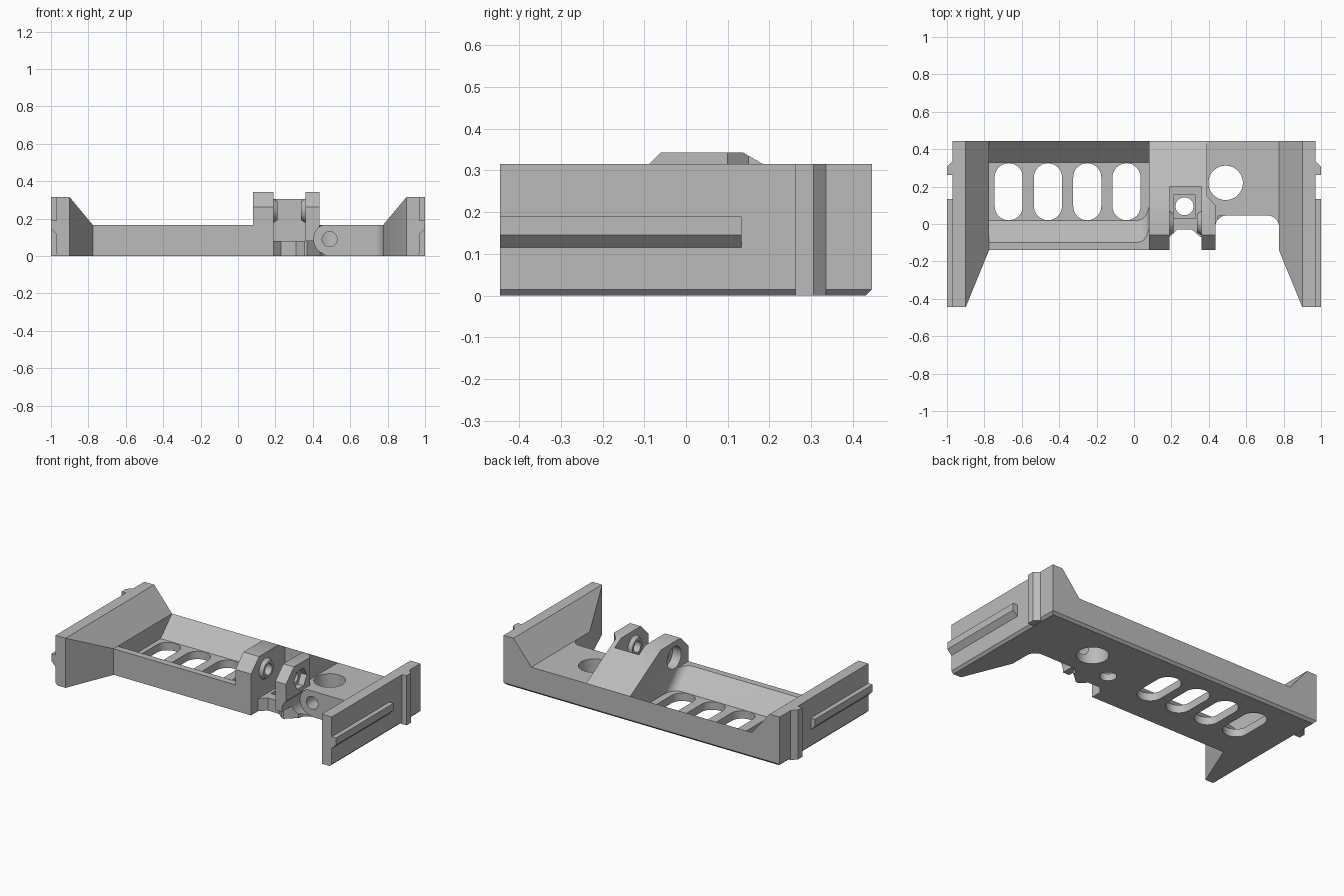
import bpy, bmesh, math
from mathutils import Vector

cube = bpy.data.objects.get("Cube")
if cube:
    bpy.data.objects.remove(cube, do_unlink=True)

grey = bpy.data.materials.new("plain_grey")
grey.use_nodes = True
grey.diffuse_color = (0.5, 0.5, 0.5, 1)
grey.node_tree.nodes["Principled BSDF"].inputs["Base Color"].default_value = grey.diffuse_color


def make(name, bm):
    bmesh.ops.recalc_face_normals(bm, faces=bm.faces)
    mesh = bpy.data.meshes.new(name)
    bm.to_mesh(mesh)
    bm.free()
    mesh.materials.append(grey)
    ob = bpy.data.objects.new(name, mesh)
    bpy.context.collection.objects.link(ob)
    return ob


def place(axis, u, v, w):
    """Put profile point (u, v) at depth w along the axis."""
    return Vector({"x": (w, u, v), "y": (u, w, v), "z": (u, v, w)}[axis])


def prism(name, pts, axis, a, b, taper=1.0, round_edge=None):
    """Extrude a profile along an axis; round_edge = (point index, radius) softens one end edge."""
    bm = bmesh.new()
    cu = sum(p[0] for p in pts) / len(pts)
    cv = sum(p[1] for p in pts) / len(pts)
    lo = [bm.verts.new(place(axis, u, v, a)) for u, v in pts]
    hi = [bm.verts.new(place(axis, cu + (u - cu) * taper, cv + (v - cv) * taper, b)) for u, v in pts]
    bm.faces.new(lo)
    bm.faces.new(hi)
    n = len(pts)
    for i in range(n):
        j = (i + 1) % n
        bm.faces.new((lo[i], lo[j], hi[j], hi[i]))
    if round_edge:
        i, radius = round_edge
        edge = bm.edges.get((hi[i], hi[(i + 1) % n]))
        bmesh.ops.bevel(bm, geom=[edge], offset=radius, segments=8, profile=0.5, affect="EDGES")
    return make(name, bm)


def box(name, x0, x1, y0, y1, z0, z1):
    return prism(name, [(x0, y0), (x1, y0), (x1, y1), (x0, y1)], "z", z0, z1)


def arc(u, v, r, start, end, n):
    return [(u + r * math.cos(math.radians(start + (end - start) * i / n)),
             v + r * math.sin(math.radians(start + (end - start) * i / n))) for i in range(n + 1)]


def disc(name, u, v, r, axis, a, b, n=48, taper=1.0):
    return prism(name, arc(u, v, r, 0, 360, n)[:-1], axis, a, b, taper)


def boolean(ob, others, operation):
    for other in others:
        mod = ob.modifiers.new(operation, "BOOLEAN")
        mod.operation, mod.object, mod.solver = operation, other, "EXACT"
        bpy.context.view_layer.objects.active = ob
        bpy.ops.object.modifier_apply(modifier=mod.name)
        bpy.data.objects.remove(other, do_unlink=True)


# Base slab with front notch and rounded bay on the left side
plan = [(-0.78, 0.445), (-0.78, -0.14), (0.19, -0.14), (0.19, -0.07), (0.23, -0.03),
        (0.31, -0.03), (0.355, -0.07), (0.37, -0.07), (0.435, -0.01)]
plan += arc(0.495, -0.015, 0.06, 180, 90, 8)
plan += arc(0.715, -0.015, 0.06, 90, 0, 8)
plan += [(0.775, -0.14), (0.78, -0.14), (0.78, 0.445)]
body = prism("holder_body", plan, "z", 0, 0.165)

# End walls: flared plan, sloped inner shoulder
for s in (-1, 1):
    wall = prism("end_wall", [(s * x, y) for x, y in
                 [(0.97, -0.445), (0.97, 0.445), (0.775, 0.445), (0.775, -0.14), (0.9, -0.445)]],
                 "z", 0, 0.315)
    slope = [(0.9, 0.315), (0.775, 0.165), (0.7, 0.075), (0.7, 0.4), (0.9, 0.4)]
    bevel = [(0.955, 0), (0.97, 0.015), (0.99, 0.015), (0.99, -0.02), (0.955, -0.02)]
    boolean(wall, [prism("cut", [(s * x, z) for x, z in p], "y", -0.6, 0.6)
                   for p in (slope, bevel)], "DIFFERENCE")
    boolean(body, [wall], "UNION")

# Hinge block: ramp rising from the back to two ears
ramp = [(-0.14, 0.08), (-0.14, 0.263), (-0.06, 0.343), (0.136, 0.343), (0.445, 0.165), (0.445, 0.08)]
block = prism("hinge_block", ramp, "x", 0.08, 0.435)
corner = [(0.435, 0.1), (0.39, 0.15), (0.39, 0.6), (0.6, 0.6), (0.6, 0.1)]
boolean(block, [prism("cut", corner, "z", 0.165, 0.5)], "DIFFERENCE")
boolean(body, [block], "UNION")

# Trough, hinge slot, screw recess, wire holes and back bottom chamfer
trough = [(-0.185, 0.25), (0.02, 0.05), (0.33, 0.05), (0.53, 0.25)]
cuts = [
    prism("cut", trough, "x", -0.775, 0.08, round_edge=(0, 0.06)),
    box("cut", 0.19, 0.36, -0.3, 0.2, 0.08, 0.5),
    box("cut", 0.21, 0.33, 0.03, 0.155, 0.045, 0.2),
    disc("cut", 0.27, 0.095, 0.048, "z", -0.1, 0.2),
    disc("cut", 0.49, 0.22, 0.092, "z", -0.1, 0.3),
    disc("cut", 0.49, 0.09, 0.085, "y", -0.3, 0.044),
    disc("cut", 0.49, 0.09, 0.04, "y", -0.1, 0.22),
    prism("cut", [(0.43, 0), (0.445, 0.015), (0.5, 0.015), (0.5, -0.05), (0.43, -0.05)], "x", -1.2, 1.2),
]
# Row of floor slots
for i in range(4):
    x = -0.67 + 0.21 * i
    slot = arc(x, 0.25, 0.075, 0, 180, 16) + arc(x, 0.095, 0.075, 180, 360, 16)
    cuts.append(prism("cut", slot, "z", -0.1, 0.2))
boolean(body, cuts, "DIFFERENCE")

# Pivot: conical bosses inside the slot, bore, round and hexagonal pockets
py, pz = 0.005, 0.243
boolean(body, [disc("boss", py, pz, 0.068, "x", 0.185, 0.212, taper=0.75),
               disc("boss", py, pz, 0.068, "x", 0.365, 0.338, taper=0.75)], "UNION")
boolean(body, [disc("cut", py, pz, 0.035, "x", 0, 0.6),
               disc("cut", py, pz, 0.07, "x", 0, 0.14),
               disc("cut", py, pz, 0.065, "x", 0.395, 0.6, n=6)], "DIFFERENCE")

# Outer rails and vertical stop ribs on both ends
parts = [body]
for s, side in ((-1, "right"), (1, "left")):
    rail = [(0.96, 0.19), (1, 0.19), (1, 0.145), (0.97, 0.115), (0.96, 0.115)]
    rib = [(0.96, 0.262), (1, 0.262), (1, 0.305), (0.97, 0.335), (0.96, 0.335)]
    parts.append(prism(side + "_rail", [(s * x, z) for x, z in rail], "y", -0.445, 0.133))
    parts.append(prism(side + "_stop_rib", [(s * x, y) for x, y in rib], "z", 0, 0.315))

for ob in parts:
    bpy.ops.object.select_all(action="DESELECT")
    ob.select_set(True)
    bpy.context.view_layer.objects.active = ob
    bpy.ops.object.shade_smooth_by_angle(angle=math.radians(30))
